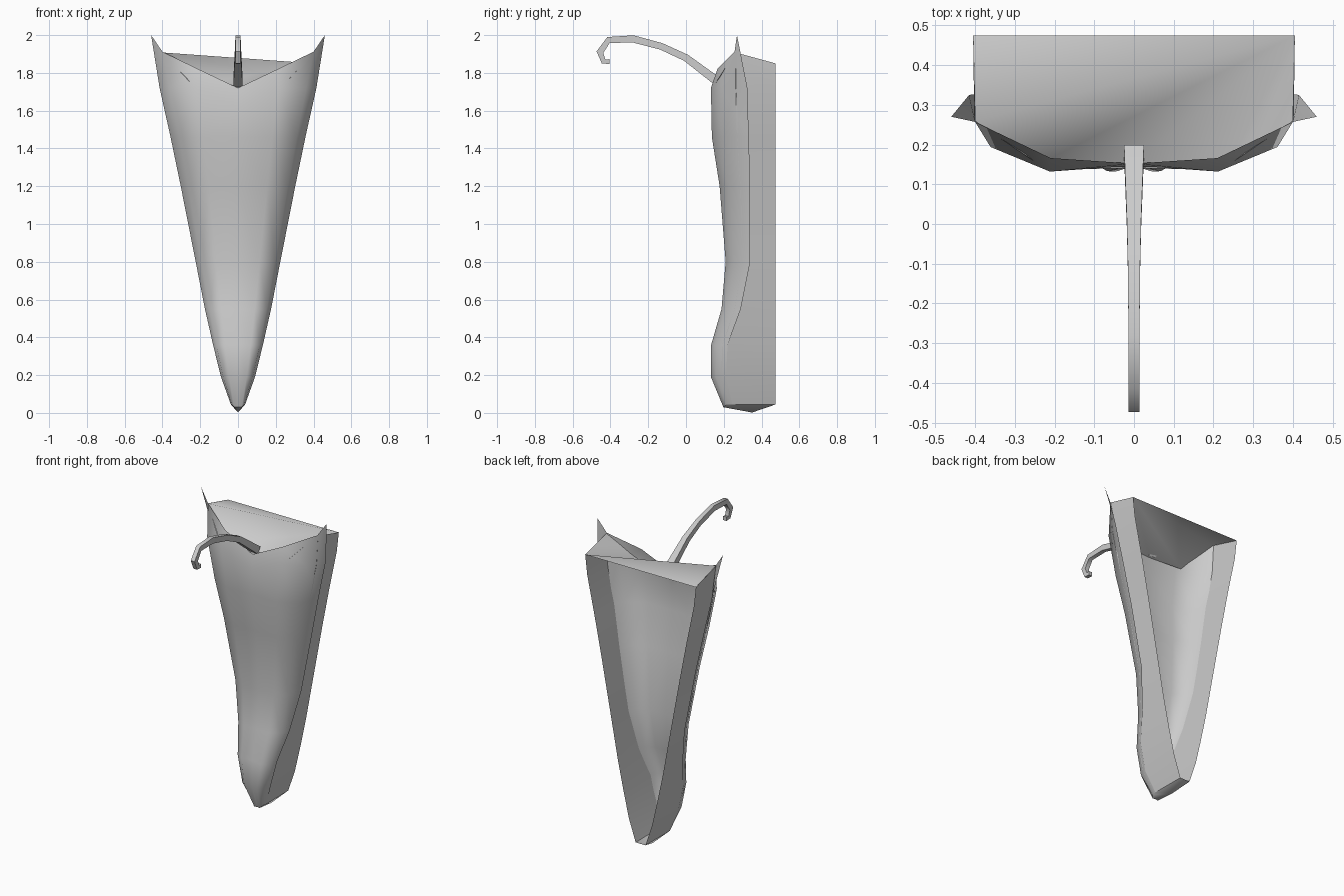
import bpy, math

if "Cube" in bpy.data.objects:
    bpy.data.objects.remove(bpy.data.objects["Cube"])

# Levels of the body: z, half width, front y, rear edge y of the wrapped front panel
LEVELS = [
    (1.72, 0.415, 0.132, 0.325),
    (1.46, 0.357, 0.137, 0.332),
    (1.20, 0.303, 0.178, 0.340),
    (0.80, 0.224, 0.210, 0.340),
    (0.55, 0.175, 0.188, 0.290),
    (0.36, 0.132, 0.133, 0.220),
    (0.19, 0.090, 0.132, 0.212),
    (0.045, 0.038, 0.198, 0.245),
]
BACK = 0.475


def make(name, verts, faces, angle=35):
    mesh = bpy.data.meshes.new(name)
    mesh.from_pydata(verts, [], faces)
    mesh.validate()
    obj = bpy.data.objects.new(name, mesh)
    bpy.context.collection.objects.link(obj)
    bpy.ops.object.select_all(action='DESELECT')
    bpy.context.view_layer.objects.active = obj
    obj.select_set(True)
    bpy.ops.object.shade_smooth_by_angle(angle=math.radians(angle))
    return obj


def mirror(obj):
    mod = obj.modifiers.new("mirror", 'MIRROR')
    mod.use_clip = True
    mod.merge_threshold = 0.0005
    return obj


def grid_faces(rows, cols):
    return [(r * cols + c, r * cols + c + 1, (r + 1) * cols + c + 1, (r + 1) * cols + c)
            for r in range(rows - 1) for c in range(cols - 1)]


# Front panel: notched top edge with a pointed ear, then tapering bowed rows
panel = [(0, 0.152, 1.72), (0.21, 0.166, 1.82), (0.40, 0.257, 1.912), (0.46, 0.27, 2.0)]
for i, (z, w, yf, ye) in enumerate(LEVELS):
    zc = 1.62 if i == 0 else z
    dip = 0.015 if i in (0, 5, 6) else 0.004
    zb = 0.03 if i == len(LEVELS) - 1 else z
    panel += [(0, yf + dip, min(zc, zb)),
              (w * 0.51, yf, zb),
              (w * 0.87, yf + 0.32 * (ye - yf), z),
              (w, ye, z)]
mirror(make("front_panel", panel, grid_faces(len(LEVELS) + 1, 4), 60))

# Side walls: inset behind the panel's wrapped edge, running back to the open rear
wall = [(0.402, 0.262, 1.908), (0.405, BACK, 1.85)]
for i, (z, w, yf, ye) in enumerate(LEVELS):
    low = i == len(LEVELS) - 1
    wall += [(w * (1 if low else 0.94), ye if low else yf + 0.68 * (ye - yf), z),
             (w * 0.94, BACK, z)]
mirror(make("side_walls", wall, grid_faces(len(LEVELS) + 1, 2)))

# Bottom tip closing the lower end
z, w, yf, ye = LEVELS[-1]
make("bottom_tip",
     [(0, 0.202, 0.03), (w * 0.51, yf, 0.03), (w * 0.87, yf + 0.32 * (ye - yf), z), (w, ye, z),
      (w * 0.94, BACK, z), (-w * 0.94, BACK, z), (-w, ye, z),
      (-w * 0.87, yf + 0.32 * (ye - yf), z), (-w * 0.51, yf, 0.03), (0, 0.35, 0.002)],
     [(9, (i + 1) % 9, i) for i in range(9)], 80)

# Folded top lid: dips down to the inside of the front panel, creased along one diagonal
make("top_lid",
     [(-0.40, 0.259, 1.908), (-0.24, 0.150, 1.735), (0, 0.154, 1.72), (0.24, 0.150, 1.735),
      (0.40, 0.259, 1.908), (0.405, BACK, 1.85), (-0.405, BACK, 1.85)],
     [(0, 5, 6), (0, 1, 5), (1, 2, 5), (2, 3, 5), (3, 4, 5)], 180)

# Curled hook: four-sided bar swept along a side profile (y, z, half width, half thickness)
PATH = [(0.185, 1.741, 0.025, 0.024), (0.0, 1.88, 0.018, 0.019), (-0.13, 1.94, 0.015, 0.018),
        (-0.28, 1.98, 0.014, 0.019), (-0.41, 1.974, 0.014, 0.017), (-0.456, 1.91, 0.014, 0.018),
        (-0.436, 1.860, 0.013, 0.014), (-0.405, 1.860, 0.012, 0.013)]
ring = []
for i, (y, z, w, t) in enumerate(PATH):
    a, b = PATH[max(i - 1, 0)], PATH[min(i + 1, len(PATH) - 1)]
    dy, dz = b[0] - a[0], b[1] - a[1]
    d = math.hypot(dy, dz)
    ny, nz = dz / d * t, -dy / d * t
    ring += [(-w, y + ny, z + nz), (w, y + ny, z + nz), (w, y - ny, z - nz), (-w, y - ny, z - nz)]
last = 4 * (len(PATH) - 1)
hook = [(4 * s + k, 4 * s + (k + 1) % 4, 4 * s + 4 + (k + 1) % 4, 4 * s + 4 + k)
        for s in range(len(PATH) - 1) for k in range(4)]
make("hook", ring, hook + [(3, 2, 1, 0), (last, last + 1, last + 2, last + 3)], 60)
